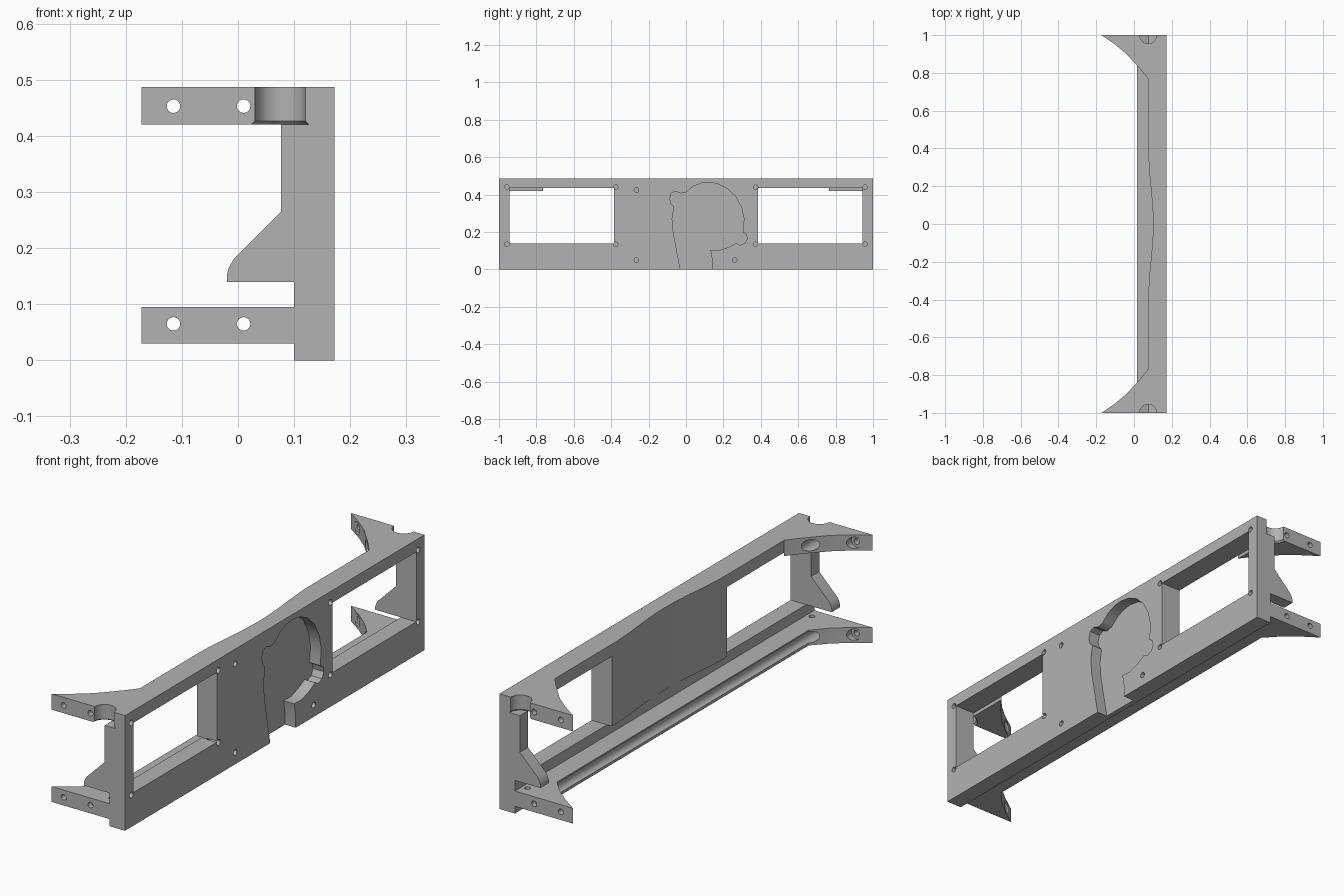
import bpy, bmesh, math
from mathutils import Vector

cube = bpy.data.objects.get("Cube")
if cube:
    bpy.data.objects.remove(cube, do_unlink=True)

grey = bpy.data.materials.new("plain_grey")
grey.use_nodes = True
colour = (0.45, 0.45, 0.45, 1)
grey.diffuse_color = colour
grey.node_tree.nodes["Principled BSDF"].inputs["Base Color"].default_value = colour

PLACE = {
    "x": lambda a, b, t: Vector((t, a, b)),
    "y": lambda a, b, t: Vector((a, t, b)),
    "z": lambda a, b, t: Vector((a, b, t)),
}


def prism(name, points, axis, lo, hi, scale_hi=None):
    """Extrude a 2D outline along an axis, optionally to a second outline."""
    bm = bmesh.new()
    put = PLACE[axis]
    low = [bm.verts.new(put(a, b, lo)) for a, b in points]
    high = [bm.verts.new(put(a, b, hi)) for a, b in (scale_hi or points)]
    bm.faces.new(low)
    bm.faces.new(high)
    for i in range(len(low)):
        j = (i + 1) % len(low)
        bm.faces.new((low[i], low[j], high[j], high[i]))
    bmesh.ops.recalc_face_normals(bm, faces=bm.faces)
    mesh = bpy.data.meshes.new(name)
    bm.to_mesh(mesh)
    bm.free()
    mesh.materials.append(grey)
    obj = bpy.data.objects.new(name, mesh)
    bpy.context.collection.objects.link(obj)
    return obj


def rect(a0, b0, a1, b1):
    return [(a0, b0), (a1, b0), (a1, b1), (a0, b1)]


def circle(a, b, r, n=32):
    return [(a + r * math.cos(math.tau * i / n), b + r * math.sin(math.tau * i / n))
            for i in range(n)]


def cut(parts, cutter):
    """Subtract a cutter from each part, then discard it."""
    cutter.hide_render = True
    for part in parts:
        mod = part.modifiers.new("cut", "BOOLEAN")
        mod.operation = "DIFFERENCE"
        mod.solver = "EXACT"
        mod.object = cutter
        bpy.context.view_layer.objects.active = part
        bpy.ops.object.modifier_apply(modifier=mod.name)
    bpy.data.objects.remove(cutter, do_unlink=True)


FRONT, BACK, WALL = 0.172, 0.077, 0.1
WIN_IN, WIN_OUT, SILL, LINTEL = 0.385, 0.945, 0.14, 0.435

# Curved inner edge of the mounting arms, and the waisted back of the panel
arm = [(-0.172, 1), (-0.1, 0.95), (-0.04, 0.9), (0.015, 0.84), (0.05, 0.8), (BACK, 0.765)]
waist = []
for i in range(25):
    y = WIN_IN * (1 - i / 12)
    waist.append((BACK + 0.012 * (1 + math.cos(math.pi * y / WIN_IN)), y))


def mirrored(edge):
    return [(x, -y) for x, y in reversed(edge)]


# Top rail with both arms
top_outline = [(FRONT, 1)] + arm + waist + mirrored(arm) + [(FRONT, -1)]
top_rail = prism("top_rail", top_outline, "z", 0.42, 0.487)
for s in (-1, 1):
    y0, y1 = sorted((s * WIN_IN, s * WIN_OUT))
    cut([top_rail], prism("window_cut", rect(BACK, y0, 0.3, y1), "z", 0.3, LINTEL))

# Centre panel and lower wall
centre_panel = prism("centre_panel", [(FRONT, WIN_IN)] + waist + [(FRONT, -WIN_IN)],
                     "z", SILL, 0.42)
lower_wall = prism("lower_wall", rect(WALL, -1, FRONT, 1), "z", 0, SILL)

# Lower flange with both arms
lower_outline = [(WALL, 1)] + arm[:4] + mirrored(arm[:4]) + [(WALL, -1)]
lower_flange = prism("lower_flange", lower_outline, "z", 0.03, 0.095)

# End posts with their sloped feet
post = [(FRONT, SILL), (-0.02, SILL), (-0.02, 0.152), (-0.016, 0.166), (-0.008, 0.18),
        (BACK, 0.265), (BACK, 0.42), (FRONT, 0.42)]
posts = []
for side, s in (("left", 1), ("right", -1)):
    y0, y1 = sorted((s * WIN_OUT, s * 1.0))
    posts.append(prism("end_post_back" if s > 0 else "end_post_front", post, "y", y0, y1))

# Shaped recess in the front face, open at the bottom
recess = [(-0.03, -0.05), (-0.03, 0), (-0.047, 0.09), (-0.068, 0.2), (-0.074, 0.27),
          (-0.064, 0.335), (-0.08, 0.352), (-0.087, 0.38), (-0.078, 0.408), (-0.055, 0.418),
          (-0.03, 0.407), (0, 0.413), (0.04, 0.445), (0.08, 0.461), (0.12, 0.466),
          (0.17, 0.458), (0.22, 0.433), (0.265, 0.39), (0.297, 0.33), (0.31, 0.27),
          (0.304, 0.2), (0.322, 0.188), (0.328, 0.165), (0.315, 0.14), (0.29, 0.13),
          (0.27, 0.141), (0.23, 0.12), (0.18, 0.103), (0.13, 0.105), (0.14, 0.05),
          (0.14, -0.05)]
front_parts = [top_rail, centre_panel, lower_wall] + posts
cut(front_parts[:3], prism("recess_cut", recess, "x", FRONT - 0.05, 0.3))

# Blind screw holes in the front face
holes = [(y, z) for y in (-0.958, -0.376, 0.372, 0.957) for z in (0.135, 0.44)]
holes += [(-0.265, 0.425), (-0.265, 0.05), (0.26, 0.05)]
for y, z in holes:
    cut(front_parts, prism("screw_cut", circle(y, z, 0.012, 20), "x", FRONT - 0.05, 0.3))

# Bolt holes along the arms, with wide bores from the inner side
for part, z in ((top_rail, 0.453), (lower_flange, 0.065)):
    for x in (-0.115, 0.01):
        cut([part], prism("bore_cut", circle(x, z, 0.024), "y", -0.975, 0.975))
        cut([part], prism("bolt_cut", circle(x, z, 0.012, 24), "y", -1.1, 1.1))

# End notches in the top rail with flared lips, and pin holes in the lower arms
for s in (-1, 1):
    cut([top_rail], prism("notch_cut", circle(0.075, s, 0.045, 40), "z", 0.4, 0.6))
    cut([top_rail], prism("flare_cut", circle(0.075, s, 0.057, 40), "z", 0.415, 0.431,
                          circle(0.075, s, 0.04, 40)))
    cut([lower_flange], prism("pin_cut", circle(0.076, s * 0.95, 0.012, 20), "z", 0, 0.2))

# Smooth the round bores while keeping edges crisp
bpy.ops.object.select_all(action="DESELECT")
for part in front_parts + [lower_flange]:
    part.select_set(True)
bpy.context.view_layer.objects.active = top_rail
bpy.ops.object.shade_smooth_by_angle(angle=math.radians(30))
